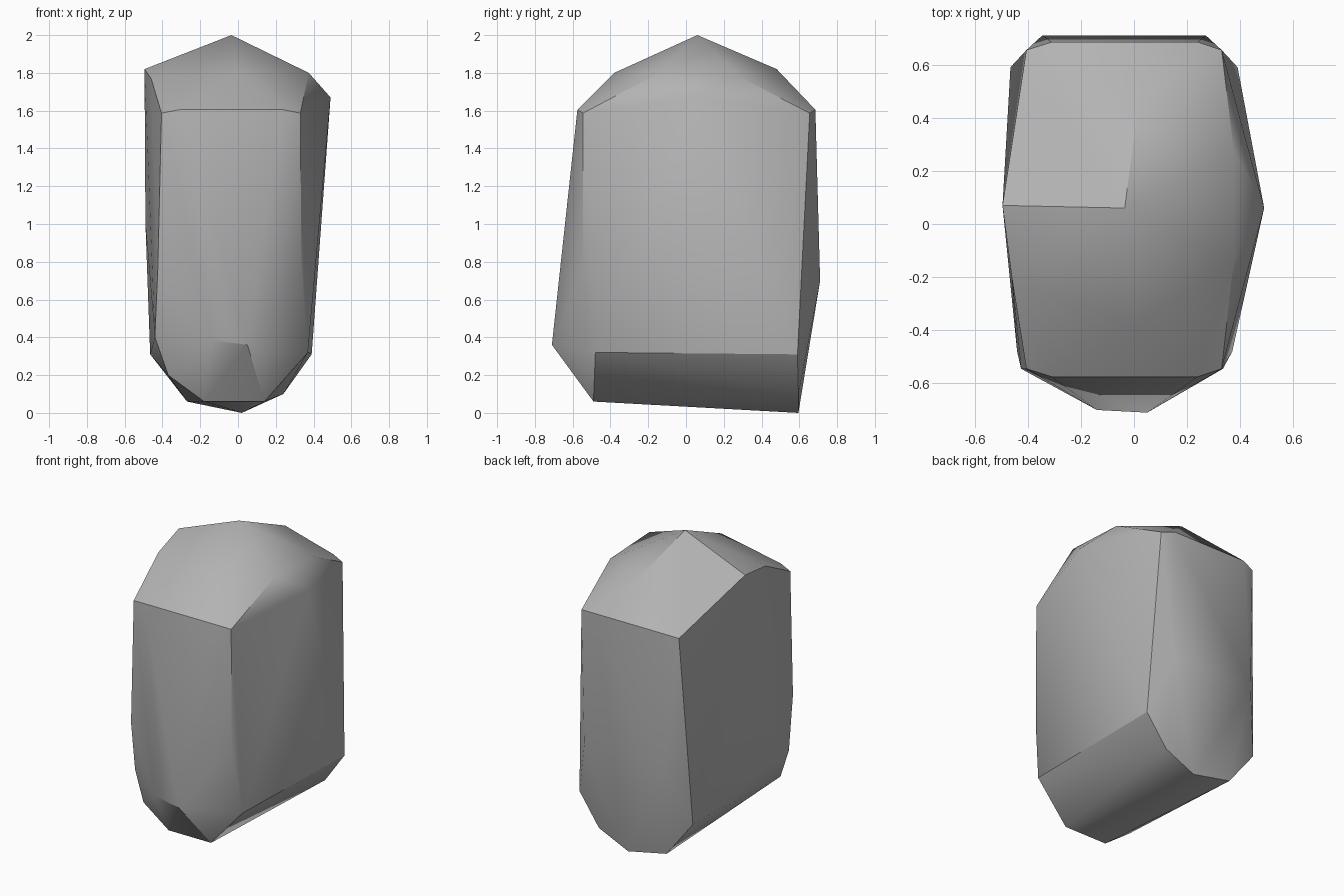
import bpy
import bmesh

# Remove the default cube only
default_cube = bpy.data.objects.get("Cube")
if default_cube:
    bpy.data.objects.remove(default_cube, do_unlink=True)


def flat_material(name, grey):
    """Plain matte material of one grey value."""
    material = bpy.data.materials.new(name)
    material.use_nodes = True
    colour = (grey, grey, grey, 1.0)
    material.diffuse_color = colour
    shader = material.node_tree.nodes["Principled BSDF"]
    shader.inputs["Base Color"].default_value = colour
    shader.inputs["Roughness"].default_value = 0.9
    return material


corners = []


def corner(x, y, z):
    """One chipped corner of the stone."""
    corners.append((x, y, z))


def corner_pair(right_x, left_x, y, z):
    """Two corners at the same depth and height."""
    corner(right_x, y, z)
    corner(left_x, y, z)


# Peak and the ridge running across the crown
corner(-0.035, 0.06, 2.0)
corner(-0.495, 0.07, 1.82)
corner(0.49, 0.06, 1.67)

# Bulges of the crown
corner(0.0, -0.38, 1.8)
corner(0.02, 0.48, 1.82)
corner(-0.46, -0.2, 1.77)
corner(0.375, -0.14, 1.8)
corner(0.375, 0.28, 1.78)

# Shoulder line, front and back, with bevelled ends
for inner_y, outer_y in ((-0.545, -0.575), (0.655, 0.685)):
    corner_pair(-0.405, 0.33, inner_y, 1.587)
    corner_pair(-0.31, 0.24, outer_y, 1.605)

# Body swellings
corner(-0.49, 0.07, 1.0)
corner_pair(-0.425, 0.335, -0.545, 0.75)
corner_pair(-0.345, 0.27, 0.71, 0.7)

# Nose jutting out low on the front
corner(-0.14, -0.7, 0.385)
corner(0.05, -0.71, 0.36)

# Front foot
corner(-0.44, -0.48, 0.4)
corner(-0.37, -0.49, 0.2)
corner_pair(-0.18, 0.14, -0.49, 0.06)
corner(0.37, -0.48, 0.32)

# Back foot, rounded down to the resting point
corner_pair(-0.465, 0.39, 0.59, 0.31)
corner(-0.27, 0.595, 0.06)
corner(0.24, 0.595, 0.1)
corner(0.02, 0.595, 0.0)

# Wrap the corners in a faceted skin
bm = bmesh.new()
for point in corners:
    bm.verts.new(point)
bmesh.ops.convex_hull(bm, input=bm.verts[:])
unused = [vert for vert in bm.verts if not vert.link_faces]
bmesh.ops.delete(bm, geom=unused, context="VERTS")
bmesh.ops.recalc_face_normals(bm, faces=bm.faces[:])

mesh = bpy.data.meshes.new("boulder")
bm.to_mesh(mesh)
bm.free()
mesh.materials.append(flat_material("stone grey", 0.45))

boulder = bpy.data.objects.new("boulder", mesh)
bpy.context.collection.objects.link(boulder)

# Soft shading on shallow facets, crisp at strong edges
bpy.ops.object.select_all(action="DESELECT")
boulder.select_set(True)
bpy.context.view_layer.objects.active = boulder
bpy.ops.object.shade_smooth_by_angle(angle=0.5236)
